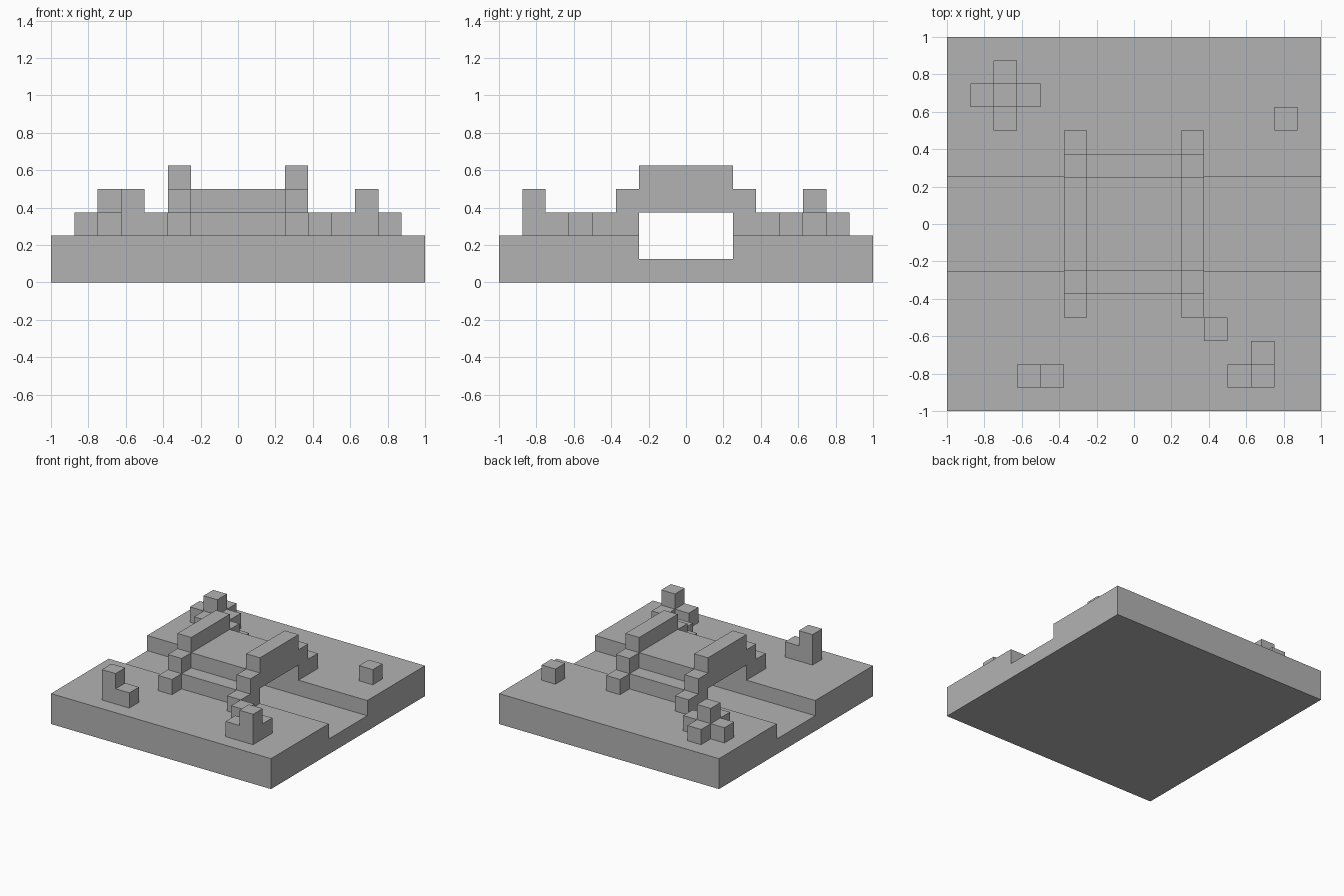
import bpy
import bmesh

U = 0.125  # one block

cube = bpy.data.objects.get("Cube")
if cube:
    bpy.data.objects.remove(cube, do_unlink=True)

stone = bpy.data.materials.new("plain_grey")
stone.use_nodes = True
stone.diffuse_color = (0.45, 0.45, 0.45, 1)
stone.node_tree.nodes["Principled BSDF"].inputs["Base Color"].default_value = stone.diffuse_color


def extrude_profile(name, half_profile, x0, x1):
    """Mirror a half outline of (y, z) block units over y and extrude it along x."""
    outline = half_profile + [(-y, z) for y, z in reversed(half_profile)]
    bm = bmesh.new()
    face = bm.faces.new([bm.verts.new((x0 * U, y * U, z * U)) for y, z in outline])
    grown = bmesh.ops.extrude_face_region(bm, geom=[face])["geom"]
    verts = [v for v in grown if isinstance(v, bmesh.types.BMVert)]
    bmesh.ops.translate(bm, verts=verts, vec=((x1 - x0) * U, 0, 0))
    bmesh.ops.recalc_face_normals(bm, faces=bm.faces)
    return finish(name, bm)


def finish(name, bm):
    mesh = bpy.data.meshes.new(name)
    bm.to_mesh(mesh)
    bm.free()
    mesh.materials.append(stone)
    obj = bpy.data.objects.new(name, mesh)
    bpy.context.collection.objects.link(obj)
    return obj


def block(name, corner, size=(1, 1, 1)):
    """Box from its lowest corner and size, in block units."""
    bm = bmesh.new()
    bmesh.ops.create_cube(bm, size=1)
    for v in bm.verts:
        v.co = [(c + (p + 0.5) * s) * U for c, p, s in zip(corner, v.co, size)]
    return finish(name, bm)


# Ground slab with a sunken channel running along x
extrude_profile("ground", [(2, 1), (2, 2), (8, 2), (8, 0)], -8, 8)

# Bridge: stepped rails, raised deck and one step at each end
rail = [(2, 3), (2, 2), (4, 2), (4, 3), (3, 3), (3, 4), (2, 4), (2, 5)]
for side, x in (("right", -3), ("left", 2)):
    extrude_profile(side + "_rail", rail, x, x + 1)
block("bridge_deck", (-2, -2, 3), (4, 4, 1))
for end, y in (("front", -3), ("back", 2)):
    block(end + "_step", (-2, y, 2), (4, 1, 1))


# Shrubs: a two-block stem with low side blocks
def shrub(name, x, y, sides):
    block(name + "_stem", (x, y, 2), (1, 1, 2))
    for i, (dx, dy) in enumerate(sides):
        block(f"{name}_side_{i + 1}", (x + dx, y + dy, 2))


shrub("back_shrub", -6, 5, [(1, 0), (-1, 0), (0, 1), (0, -1)])
shrub("front_right_shrub", -5, -7, [(1, 0)])
shrub("front_left_shrub", 5, -7, [(-1, 0), (0, 1)])

# Single low blocks
block("back_stone", (6, 4, 2))
block("bridge_stone", (3, -5, 2))
